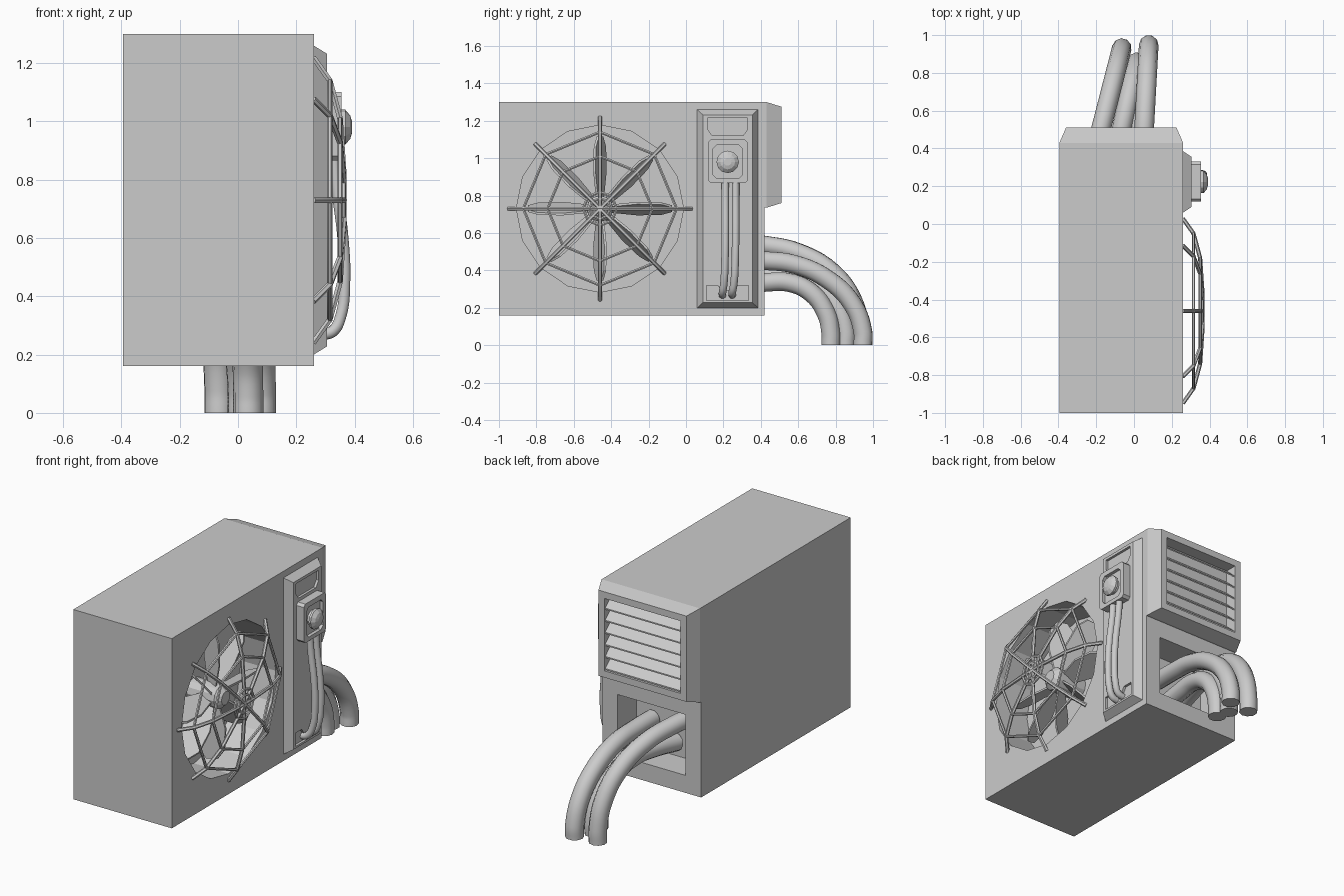
import bpy, bmesh
from math import sin, cos, pi

if "Cube" in bpy.data.objects:
    bpy.data.objects.remove(bpy.data.objects["Cube"])


def loft(name, *rings):
    """Closed solid through rings of matching 3D points."""
    bm = bmesh.new()
    loops = [[bm.verts.new(p) for p in r] for r in rings]
    n = len(loops[0])
    for a, b in zip(loops, loops[1:]):
        for i in range(n):
            j = (i + 1) % n
            bm.faces.new((a[i], a[j], b[j], b[i]))
    bm.faces.new(loops[0][::-1])
    bm.faces.new(loops[-1])
    bmesh.ops.recalc_face_normals(bm, faces=bm.faces)
    me = bpy.data.meshes.new(name)
    bm.to_mesh(me)
    bm.free()
    ob = bpy.data.objects.new(name, me)
    bpy.context.collection.objects.link(ob)
    return ob


def rect_x(x, y0, y1, z0, z1):
    return [(x, y0, z0), (x, y1, z0), (x, y1, z1), (x, y0, z1)]


def rect_y(y, x0, x1, z0, z1):
    return [(x0, y, z0), (x1, y, z0), (x1, y, z1), (x0, y, z1)]


def circle_x(x, cy, cz, r, n):
    return [(x, cy + r * cos(2 * pi * i / n), cz + r * sin(2 * pi * i / n)) for i in range(n)]


def outline_x(x, pts):
    return [(x, y, z) for y, z in pts]


def activate(ob):
    bpy.ops.object.select_all(action='DESELECT')
    ob.select_set(True)
    bpy.context.view_layer.objects.active = ob


def cut(ob, cutter):
    m = ob.modifiers.new("cut", 'BOOLEAN')
    m.operation, m.solver, m.object = 'DIFFERENCE', 'EXACT', cutter
    activate(ob)
    bpy.ops.object.modifier_apply(modifier=m.name)
    bpy.data.objects.remove(cutter)


def tube(name, pts, r, smooth=True, cyclic=False, res=3):
    cu = bpy.data.curves.new(name, 'CURVE')
    cu.dimensions = '3D'
    cu.bevel_depth, cu.bevel_resolution, cu.use_fill_caps = r, res, True
    cu.resolution_u = 5
    if smooth:
        sp = cu.splines.new('BEZIER')
        sp.bezier_points.add(len(pts) - 1)
        for bp, p in zip(sp.bezier_points, pts):
            bp.co = p
            bp.handle_left_type = bp.handle_right_type = 'AUTO'
    else:
        sp = cu.splines.new('POLY')
        sp.points.add(len(pts) - 1)
        for q, p in zip(sp.points, pts):
            q.co = (*p, 1)
    sp.use_cyclic_u = cyclic
    ob = bpy.data.objects.new(name, cu)
    bpy.context.collection.objects.link(ob)
    activate(ob)
    bpy.ops.object.convert(target='MESH')
    bpy.ops.object.shade_smooth_by_angle(angle=0.7)
    return bpy.context.object


FY, FZ = -0.46, 0.73  # fan centre

# Housing with fan well and pipe opening
body = loft("housing", rect_y(-1, -0.395, 0.26, 0.16, 1.3), rect_y(0.42, -0.395, 0.26, 0.16, 1.3))
cut(body, loft("well_cutter", circle_x(0.03, FY, FZ, 0.447, 16), circle_x(0.3, FY, FZ, 0.447, 16)))
cut(body, loft("pipe_cutter", rect_y(0.24, -0.29, 0.16, 0.265, 0.63), rect_y(0.5, -0.29, 0.16, 0.265, 0.63)))

# Rear vent box with louvres
vent = loft("vent_box", rect_y(0.42, -0.395, 0.26, 0.735, 1.3),
            rect_y(0.43, -0.395, 0.26, 0.735, 1.3), rect_y(0.51, -0.36, 0.225, 0.76, 1.275))
cut(vent, loft("vent_cutter", rect_y(0.435, -0.32, 0.185, 0.8, 1.235), rect_y(0.6, -0.32, 0.185, 0.8, 1.235)))
for i in range(6):
    z = 0.8 + i * 0.0725
    prof = [(0.436, z + 0.072), (0.503, z + 0.012), (0.503, z + 0.004), (0.436, z + 0.06)]
    loft(f"louvre_{i}", [(-0.32, y, h) for y, h in prof], [(0.185, y, h) for y, h in prof])

# Fan hub and blades
loft("fan_hub", circle_x(0.03, FY, FZ, 0.07, 12), circle_x(0.21, FY, FZ, 0.07, 12), circle_x(0.24, FY, FZ, 0.04, 12))
half = [(0.05, 0.5), (0.2, 1), (0.33, 0.9), (0.385, 0.4)]
shape = half + [(r, -u) for r, u in reversed(half)]
for i in range(8):
    a = i * pi / 4
    rings = []
    for t in (-0.006, 0.006):
        ring = []
        for r, u in shape:
            s = u * 0.03 + t
            ring.append((0.15 + u * 0.07, FY + r * cos(a) - s * sin(a), FZ + r * sin(a) + s * cos(a)))
        rings.append(ring)
    loft(f"fan_blade_{i}", *rings)

# Domed fan guard: spokes and octagonal rings
bow = [(-0.49, 0.258), (-0.41, 0.315), (-0.28, 0.35), (-0.09, 0.363)]
bow += [(-r, x) for r, x in reversed(bow)]
for i in range(4):
    a = i * pi / 4
    tube(f"guard_spoke_{i}", [(x, FY + r * cos(a), FZ + r * sin(a)) for r, x in bow], 0.011, smooth=False, res=1)
for r, x in ((0.41, 0.315), (0.28, 0.35), (0.09, 0.362), (0.055, 0.363)):
    tube(f"guard_ring_{int(r * 1000)}", circle_x(x, FY, FZ, r, 8), 0.009, smooth=False, cyclic=True, res=1)

# Control panel with recessed plates
panel = loft("control_panel", rect_x(0.255, 0.06, 0.385, 0.2, 1.26), rect_x(0.26, 0.06, 0.385, 0.2, 1.26),
             rect_x(0.305, 0.09, 0.355, 0.228, 1.232))
upper = [(0.115, 1.215), (0.115, 1.155), (0.14, 1.12), (0.305, 1.12), (0.33, 1.155), (0.33, 1.215)]
lower = [(0.11, 0.24), (0.11, 0.32), (0.17, 0.32), (0.19, 0.29), (0.255, 0.29), (0.275, 0.32), (0.335, 0.32), (0.335, 0.24)]
for pts in (upper, lower):
    cut(panel, loft("plate_cutter", outline_x(0.29, pts), outline_x(0.35, pts)))

# Valve box and knob


def octo(y0, y1, z0, z1, c):
    return [(y0 + c, z0), (y1 - c, z0), (y1, z0 + c), (y1, z1 - c),
            (y1 - c, z1), (y0 + c, z1), (y0, z1 - c), (y0, z0 + c)]


outer = octo(0.118, 0.33, 0.866, 1.1, 0.015)
inner = octo(0.145, 0.302, 0.89, 1.07, 0.02)
box = loft("valve_box", outline_x(0.295, outer), outline_x(0.355, outer))
cut(box, loft("box_cutter", outline_x(0.335, inner), outline_x(0.4, inner)))
loft("knob", *[circle_x(x, 0.223, 0.98, r, 12) for x, r in
               ((0.33, 0.045), (0.353, 0.045), (0.355, 0.06), (0.368, 0.06), (0.385, 0.04), (0.391, 0.02))])

# Thin cables in front of the panel
for i, (y0, y1) in enumerate(((0.21, 0.195), (0.265, 0.247))):
    path = [(0.33, y0, 0.88), (0.338, y0, 0.78), (0.36, y0, 0.6), (0.366, y0 - 0.002, 0.45),
            (0.352, (y0 + y1) / 2, 0.33), (0.325, y1, 0.28), (0.29, y1, 0.268)]
    tube(f"cable_{i}", path, 0.02)

# Thick rear pipes: start x, end x, side path in y and z
pipes = [
    (-0.237, -0.065, [(0.26, 0.55), (0.42, 0.535), (0.6, 0.495), (0.78, 0.39), (0.89, 0.24), (0.93, 0.08), (0.93, 0)]),
    (0.04, 0.078, [(0.26, 0.46), (0.42, 0.452), (0.58, 0.432), (0.76, 0.35), (0.89, 0.22), (0.946, 0.07), (0.946, 0)]),
    (-0.12, 0.015, [(0.26, 0.36), (0.42, 0.375), (0.56, 0.37), (0.7, 0.315), (0.81, 0.2), (0.855, 0.07), (0.855, 0)]),
    (-0.01, 0.035, [(0.26, 0.32), (0.42, 0.335), (0.55, 0.335), (0.67, 0.28), (0.75, 0.17), (0.775, 0.06), (0.775, 0)]),
]
for i, (xa, xb, path) in enumerate(pipes):
    ya, yb = path[0][0], path[-1][0]
    tube(f"rear_pipe_{i}", [(xa + (xb - xa) * (y - ya) / (yb - ya), y, z) for y, z in path], 0.052)
